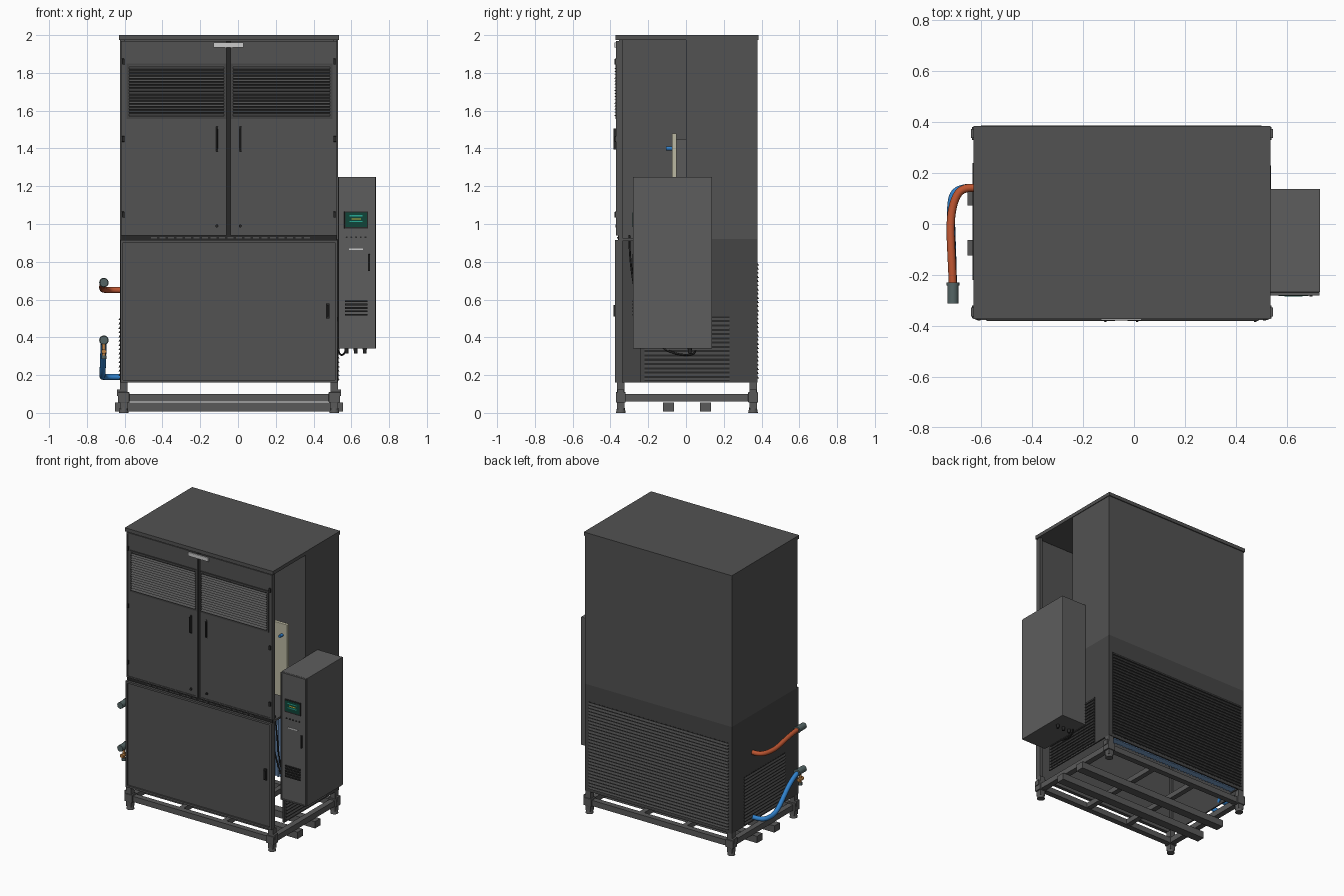
import bpy, bmesh, math
from mathutils import Vector, Matrix

if "Cube" in bpy.data.objects:
    bpy.data.objects.remove(bpy.data.objects["Cube"])

def mat(name, r, g, b):
    m = bpy.data.materials.new(name)
    m.diffuse_color = (r, g, b, 1)
    m.use_nodes = True
    m.node_tree.nodes["Principled BSDF"].inputs["Base Color"].default_value = m.diffuse_color
    return m

BODY = mat("body_grey", .085, .085, .085)
DARK = mat("dark_grey", .02, .02, .02)
LOWER = mat("lower_grey", .06, .06, .06)
BOXG = mat("box_grey", .11, .11, .11)
STEEL = mat("frame_grey", .1, .1, .1)
LIGHT = mat("light_plate", .6, .6, .6)
BEIGE = mat("beige", .5, .48, .36)
BLUE = mat("blue", .03, .22, .6)
COIL = mat("coil_blue", .2, .36, .62)
RED = mat("red", .5, .09, .03)
CAP = mat("cap_grey", .09, .13, .13)
BRASS = mat("brass", .5, .22, .06)
SCREEN = mat("screen", .005, .06, .04)
CYAN = mat("cyan", .02, .4, .3)
YELLOW = mat("yellow", .6, .5, .05)

def finish(name, bm, m):
    bmesh.ops.recalc_face_normals(bm, faces=bm.faces)
    me = bpy.data.meshes.new(name)
    bm.to_mesh(me)
    bm.free()
    o = bpy.data.objects.new(name, me)
    bpy.context.collection.objects.link(o)
    me.materials.append(m)
    return o

def boxes(name, m, bounds, bevel=0):
    """One object from boxes given as x0, x1, y0, y1, z0, z1."""
    bm = bmesh.new()
    for x0, x1, y0, y1, z0, z1 in bounds:
        bmesh.ops.create_cube(bm, size=1, matrix=Matrix.Translation(((x0+x1)/2, (y0+y1)/2, (z0+z1)/2))
                              @ Matrix.Diagonal((x1-x0, y1-y0, z1-z0, 1)))
    o = finish(name, bm, m)
    if bevel:
        b = o.modifiers.new("bevel", 'BEVEL')
        b.width, b.segments = bevel, 2
    return o

def cyl(name, m, p, q, r, r2=None, n=20):
    p, q = Vector(p), Vector(q)
    bm = bmesh.new()
    rot = (q-p).to_track_quat('Z', 'Y').to_matrix().to_4x4()
    bmesh.ops.create_cone(bm, cap_ends=True, segments=n, radius1=r, radius2=r2 or r, depth=(q-p).length,
                          matrix=Matrix.Translation((p+q)/2) @ rot)
    o = finish(name, bm, m)
    for f in o.data.polygons:
        f.use_smooth = len(f.vertices) == 4
    return o

def louvers(name, axis, sign, pos, a0, a1, z0, z1, n, depth, m=LOWER):
    """Wedge slats over a dark backing on a wall facing sign * axis."""
    def pt(a, d, z):
        w = pos + sign*d
        return (w, a, z) if axis == 'x' else (a, w, z)
    bm = bmesh.new()
    step = (z1-z0)/n
    for i in range(n):
        zb = z0 + i*step
        sec = [(0, zb+step*.75), (depth, zb+step*.15), (0, zb+step*.15)]
        A = [bm.verts.new(pt(a0, d, z)) for d, z in sec]
        B = [bm.verts.new(pt(a1, d, z)) for d, z in sec]
        bm.faces.new(A)
        bm.faces.new(B)
        for k in range(3):
            bm.faces.new((A[k], A[(k+1) % 3], B[(k+1) % 3], B[k]))
    finish(name, bm, m)
    w = sorted((pos-.001*sign, pos+.001*sign))
    b = (*w, a0, a1) if axis == 'x' else (a0, a1, *w)
    boxes(name+"_backing", DARK, [(*b, z0, z1)])

def frame(x0, x1, y0, y1, z0, z1, t):
    """Four bars round a rectangle in the xz plane."""
    return [(x0, x1, y0, y1, z0, z0+t), (x0, x1, y0, y1, z1-t, z1),
            (x0, x0+t, y0, y1, z0+t, z1-t), (x1-t, x1, y0, y1, z0+t, z1-t)]

def pipe(name, m, pts, r):
    cu = bpy.data.curves.new(name, 'CURVE')
    cu.dimensions = '3D'
    s = cu.splines.new('NURBS')
    s.points.add(len(pts)-1)
    for p, c in zip(s.points, pts):
        p.co = (*c, 1)
    s.order_u, s.use_endpoint_u, s.resolution_u = 4, True, 8
    cu.bevel_depth, cu.bevel_resolution, cu.use_fill_caps = r, 4, True
    cu.materials.append(m)
    o = bpy.data.objects.new(name, cu)
    bpy.context.collection.objects.link(o)

# cabinet shell: front half of the upper right side and the underside are open
boxes("roof", BODY, [(-.63, .535, -.372, .385, 1.975, 2)])
boxes("upper_walls", BODY, [(-.625, -.615, -.355, .378, .92, 1.975), (-.615, .53, .368, .378, .92, 1.975),
                            (.52, .53, 0, .368, .92, 1.975), (-.615, .52, 0, .01, .93, 1.975)])
boxes("lower_walls", LOWER, [(-.625, -.615, -.355, .378, .16, .92), (-.615, .53, .368, .378, .16, .92),
                             (.52, .53, -.24, .368, .16, .92)])
boxes("middle_deck", BODY, [(-.615, .52, -.355, .368, .91, .925)])
boxes("corner_posts", BODY, [(x, x+.02, -.355, -.335, .16, 1.975) for x in (-.62, .505)])

# front doors
boxes("lower_door", BODY, [(-.622, .527, -.366, -.352, .16, .915)] + frame(-.622, .527, -.377, -.366, .16, .915, .014))
boxes("middle_strip", DARK, [(-.62, .525, -.36, -.35, .915, .94)])
boxes("strip_slots", BODY, [(-.46+i*.045, -.43+i*.045, -.364, -.358, .924, .93) for i in range(19)])
boxes("centre_gap", DARK, [(-.06, -.04, -.36, -.35, .94, 1.97)])
for side, x0, x1 in (("left", -.62, -.06), ("right", -.04, .525)):
    boxes(side+"_door", BODY, [(x0, x1, -.366, -.352, .94, 1.97)] + frame(x0, x1, -.37, -.366, .94, 1.97, .01))
    l0, l1 = (-.59, -.062) if side == "left" else (-.038, .5)
    louvers(side+"_door_louvers", 'y', -1, -.367, l0+.012, l1-.012, 1.57, 1.835, 16, .014, BODY)
    boxes(side+"_louver_frame", LOWER, frame(l0, l1, -.373, -.366, 1.556, 1.85, .012))
    hx = -.112 if side == "left" else .012
    boxes(side+"_door_handle", DARK, [(hx-.007, hx+.007, -.37, -.366, 1.385, 1.515),
                                      (hx-.005, hx+.005, -.384, -.369, 1.395, 1.505)], .002)
    cyl(side+"_door_lock", DARK, (hx, -.366, .99), (hx, -.374, .99), .008)
    ex = -.615 if side == "left" else .505
    boxes(side+"_door_hinges", DARK, [(ex, ex+.014, -.378, -.366, z-.015, z+.015) for z in (1.05, 1.45, 1.86)], .002)
boxes("name_plate", LIGHT, [(-.13, .03, -.378, -.366, 1.935, 1.962)], .002)
boxes("lower_door_handle", DARK, [(.465, .485, -.375, -.366, .5, .58), (.47, .48, -.384, -.374, .51, .57)])

# louvered side and rear panels
louvers("rear_louvers", 'y', 1, .378, -.6, .5, .18, .8, 28, .008)
louvers("left_louvers", 'x', -1, -.625, -.22, .24, .17, .51, 15, .008)
louvers("right_louvers", 'x', 1, .53, -.22, .23, .17, .51, 15, .008)

# interior: electric plate and heat exchanger coil
boxes("electric_plate", BEIGE, [(-.5, .44, -.075, -.05, .96, 1.48)], .004)
boxes("plate_supports", STEEL, [(x, x+.03, -.05, 0, 1.0, 1.45) for x in (-.45, .36)])
cyl("blue_switch", BLUE, (.4, -.075, 1.4), (.4, -.105, 1.4), .01)
boxes("coil_core", COIL, [(-.58, .47, .305, .345, .17, .86)])
boxes("coil_fins", COIL, [(-.575+i*.026, -.565+i*.026, .295, .355, .17, .86) for i in range(40)])
boxes("coil_end_plates", STEEL, [(x, x+.01, .29, .36, .165, .88) for x in (-.59, .47)])
for i in range(6):
    x = -.55 + i*.17
    cyl("coil_brace", DARK, (x, .292, .2 + .5*(i % 2)), (x+.17, .292, .7 - .5*(i % 2)), .005, n=8)
pipe("inner_cable", DARK, [(.5, -.3, .94), (.52, -.3, .8), (.5, -.26, .6), (.54, -.24, .45), (.52, -.1, .3),
                           (.56, .05, .3), (.57, .05, .33)], .005)

# base frame with legs and fork beams
boxes("base_frame", STEEL, [(-.62, .53, y, y+.04, .06, .1) for y in (-.36, .33)]
      + [(x, x+.04, -.32, .33, .06, .1) for x in (-.62, .49)]
      + [(x, x+.035, -.32, .33, .062, .098) for x in (-.24, .1)])
boxes("fork_beams", STEEL, [(-.652, .555, y, y+.06, .008, .056) for y in (-.123, .073)])
for x in (-.605, .51):
    for y in (-.345, .355):
        boxes("leg", STEEL, [(x-.02, x+.02, y-.02, y+.02, .02, .16)])
        boxes("leg_sleeve", STEEL, [(x-.03, x+.03, y-.026, y+.026, .055, .11)], .003)
        boxes("leg_bracket", STEEL, [(x-.035 if x < 0 else x+.02, x-.02 if x < 0 else x+.035, y-.018, y+.018, .09, .125)])
        cyl("foot", STEEL, (x, y, 0), (x, y, .03), .026, .02)

# water pipes on the left
pipe("hot_pipe", RED, [(-.61, .14, .65), (-.67, .148, .65), (-.705, .11, .65), (-.725, 0, .655),
                       (-.715, -.12, .685), (-.71, -.25, .69)], .016)
pipe("cold_pipe", BLUE, [(-.61, .14, .19), (-.70, .148, .19), (-.72, .09, .19), (-.717, -.02, .195),
                         (-.712, -.15, .36), (-.71, -.25, .385)], .016)
for z in (.69, .385):
    cyl("pipe_cap", CAP, (-.71, -.24, z), (-.71, -.312, z), .022)
    cyl("pipe_collar", CAP, (-.71, -.23, z), (-.71, -.242, z), .025)
cyl("drain_stem", BRASS, (-.71, -.27, .37), (-.71, -.27, .3), .009)
cyl("drain_valve", BRASS, (-.71, -.25, .325), (-.71, -.295, .325), .013)
cyl("drain_outlet", CAP, (-.71, -.27, .305), (-.71, -.27, .285), .013)

# control box on the right
boxes("control_box", BOXG, [(.53, .73, -.268, .138, .34, 1.25)], .003)
boxes("control_box_door", BOXG, [(.537, .723, -.274, -.268, .347, 1.243)] + frame(.532, .728, -.28, -.268, .342, 1.248, .008))
boxes("display_bezel", DARK, [(.562, .688, -.281, -.274, .975, 1.067)], .002)
boxes("display_screen", SCREEN, [(.568, .682, -.283, -.28, .985, 1.06)])
boxes("display_bars", CYAN, [(.59, .66, -.2845, -.282, z, z+.007) for z in (1.01, 1.04)])
boxes("display_mark", YELLOW, [(.6, .65, -.2845, -.282, 1.023, 1.03)])
for i in range(5):
    cyl("button", DARK, (.575+i*.025, -.274, .93), (.575+i*.025, -.28, .93), .005, n=12)
boxes("box_label", LIGHT, [(.587, .663, -.277, -.274, .862, .87)])
boxes("box_handle", DARK, [(.688, .7, -.284, -.274, .75, .84)], .002)
boxes("box_vent_slots", DARK, [(.567, .685, -.283, -.274, .515+i*.018, .524+i*.018) for i in range(5)])
for i in range(3):
    cyl("cable_gland", DARK, (.575+i*.048, .02, .34), (.575+i*.048, .02, .315), .011, .009, 12)
